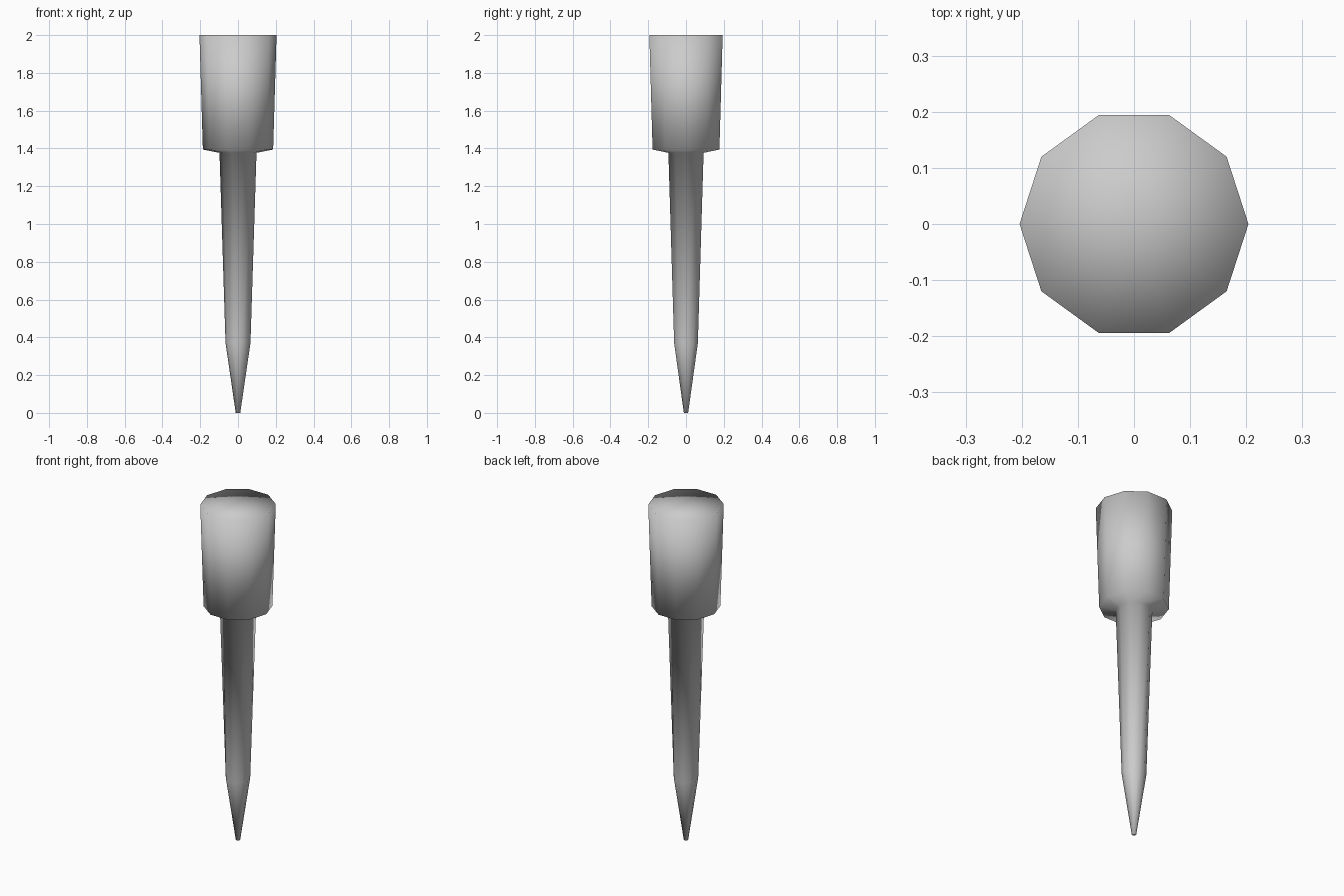
import bpy, bmesh
from math import cos, sin, tau

if "Cube" in bpy.data.objects:
    bpy.data.objects.remove(bpy.data.objects["Cube"])

SIDES = 10


def lathe(name, profile):
    """Turn (radius, z) points around z, bottom to top, with fan caps."""
    bm = bmesh.new()
    rings = [[bm.verts.new((r * cos(tau * i / SIDES), r * sin(tau * i / SIDES), z))
              for i in range(SIDES)] for r, z in profile]
    bottom = bm.verts.new((0, 0, profile[0][1]))
    top = bm.verts.new((0, 0, profile[-1][1]))
    for i in range(SIDES):
        j = (i + 1) % SIDES
        for a, b in zip(rings, rings[1:]):
            bm.faces.new((a[i], a[j], b[j], b[i]))
        bm.faces.new((bottom, rings[0][j], rings[0][i]))
        bm.faces.new((top, rings[-1][i], rings[-1][j]))
    for f in bm.faces:
        f.smooth = True
    mesh = bpy.data.meshes.new(name)
    bm.to_mesh(mesh)
    bm.free()
    obj = bpy.data.objects.new(name, mesh)
    bpy.context.collection.objects.link(obj)
    return obj


# Pointed tip, tapering shaft, stepped shoulder and flared head in one turned body
lathe("pointed_stake", [
    (0.012, 0.0),
    (0.066, 0.37),
    (0.098, 1.377),
    (0.186, 1.394),
    (0.204, 2.0),
])
